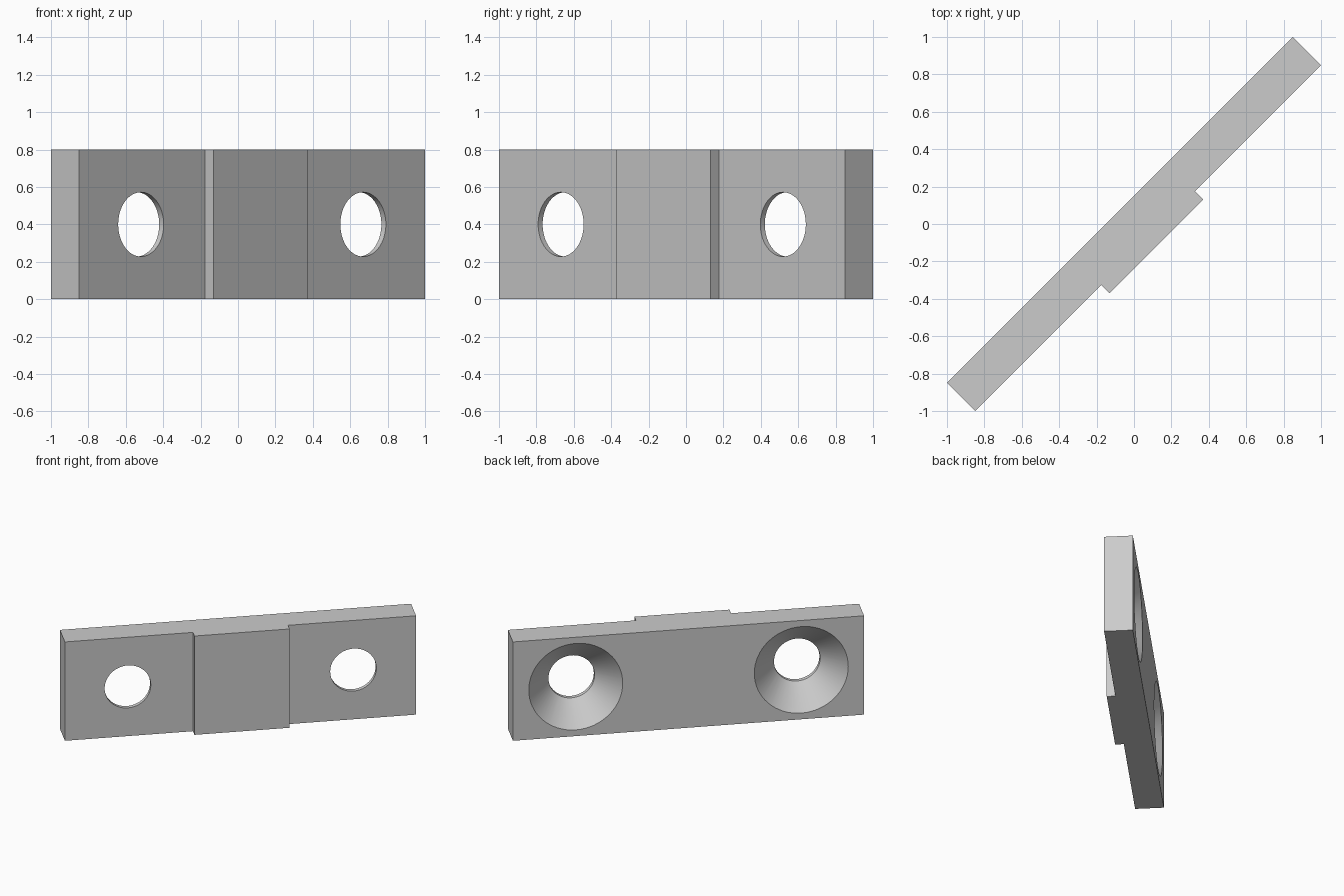
import bpy
import bmesh
from math import pi, radians
from mathutils import Matrix

cube = bpy.data.objects.get("Cube")
if cube:
    bpy.data.objects.remove(cube, do_unlink=True)

HEIGHT = 0.8
HALF_LENGTH = 1.308
HALF_THICK = 0.106
BOSS_HALF, BOSS_FRONT = 0.354, -0.17
HOLE_R, SINK_R, HOLE_DEPTH = 0.172, 0.35, 0.034
HOLE_OFFSET = 0.84
TURN = Matrix.Rotation(radians(45), 4, "Z")

grey = bpy.data.materials.new("plain grey")
grey.use_nodes = True
colour = (0.6, 0.6, 0.6, 1)
grey.diffuse_color = colour
grey.node_tree.nodes["Principled BSDF"].inputs["Base Color"].default_value = colour


def make_object(name, bm):
    bmesh.ops.recalc_face_normals(bm, faces=bm.faces)
    mesh = bpy.data.meshes.new(name)
    bm.to_mesh(mesh)
    bm.free()
    mesh.materials.append(grey)
    obj = bpy.data.objects.new(name, mesh)
    bpy.context.collection.objects.link(obj)
    return obj


# Plate with a raised middle step on its front, extruded from its outline
half = [(BOSS_HALF, BOSS_FRONT), (BOSS_HALF, -HALF_THICK),
        (HALF_LENGTH, -HALF_THICK), (HALF_LENGTH, HALF_THICK)]
outline = half + [(-u, v) for u, v in reversed(half)]
bm = bmesh.new()
base = bm.faces.new([bm.verts.new((u, v, 0)) for u, v in outline])
top = bmesh.ops.extrude_face_region(bm, geom=[base])["geom"]
bmesh.ops.translate(bm, vec=(0, 0, HEIGHT),
                    verts=[g for g in top if isinstance(g, bmesh.types.BMVert)])
plate = make_object("mounting_plate", bm)

# Countersunk hole shape: short bore in front, cone opening to the back
EXTRA = 0.05
neck = -HALF_THICK + HOLE_DEPTH
slope = (SINK_R - HOLE_R) / (HALF_THICK - neck)
profile = [(0, -HALF_THICK - EXTRA), (HOLE_R, -HALF_THICK - EXTRA), (HOLE_R, neck),
           (SINK_R + slope * EXTRA, HALF_THICK + EXTRA), (0, HALF_THICK + EXTRA)]


def countersink(name, u):
    bm = bmesh.new()
    points = [bm.verts.new((r, v, 0)) for r, v in profile]
    edges = [bm.edges.new(pair) for pair in zip(points, points[1:])]
    bmesh.ops.spin(bm, geom=points + edges, cent=(0, 0, 0), axis=(0, 1, 0),
                   angle=2 * pi, steps=64)
    bmesh.ops.remove_doubles(bm, verts=bm.verts, dist=0.0001)
    bmesh.ops.translate(bm, vec=(u, 0, HEIGHT / 2), verts=bm.verts)
    cutter = make_object(name, bm)
    cutter.hide_render = True
    return cutter


# Cut both holes
bpy.context.view_layer.objects.active = plate
for side, u in (("left", HOLE_OFFSET), ("right", -HOLE_OFFSET)):
    cutter = countersink(side + "_hole_cutter", u)
    cut = plate.modifiers.new(side + "_hole", "BOOLEAN")
    cut.operation = "DIFFERENCE"
    cut.solver = "EXACT"
    cut.object = cutter
    bpy.ops.object.modifier_apply(modifier=cut.name)
    bpy.data.objects.remove(cutter, do_unlink=True)

# Turn the plate onto the diagonal and smooth the hole walls
plate.data.transform(TURN)
bpy.ops.object.select_all(action="DESELECT")
plate.select_set(True)
bpy.ops.object.shade_smooth_by_angle(angle=radians(30))
